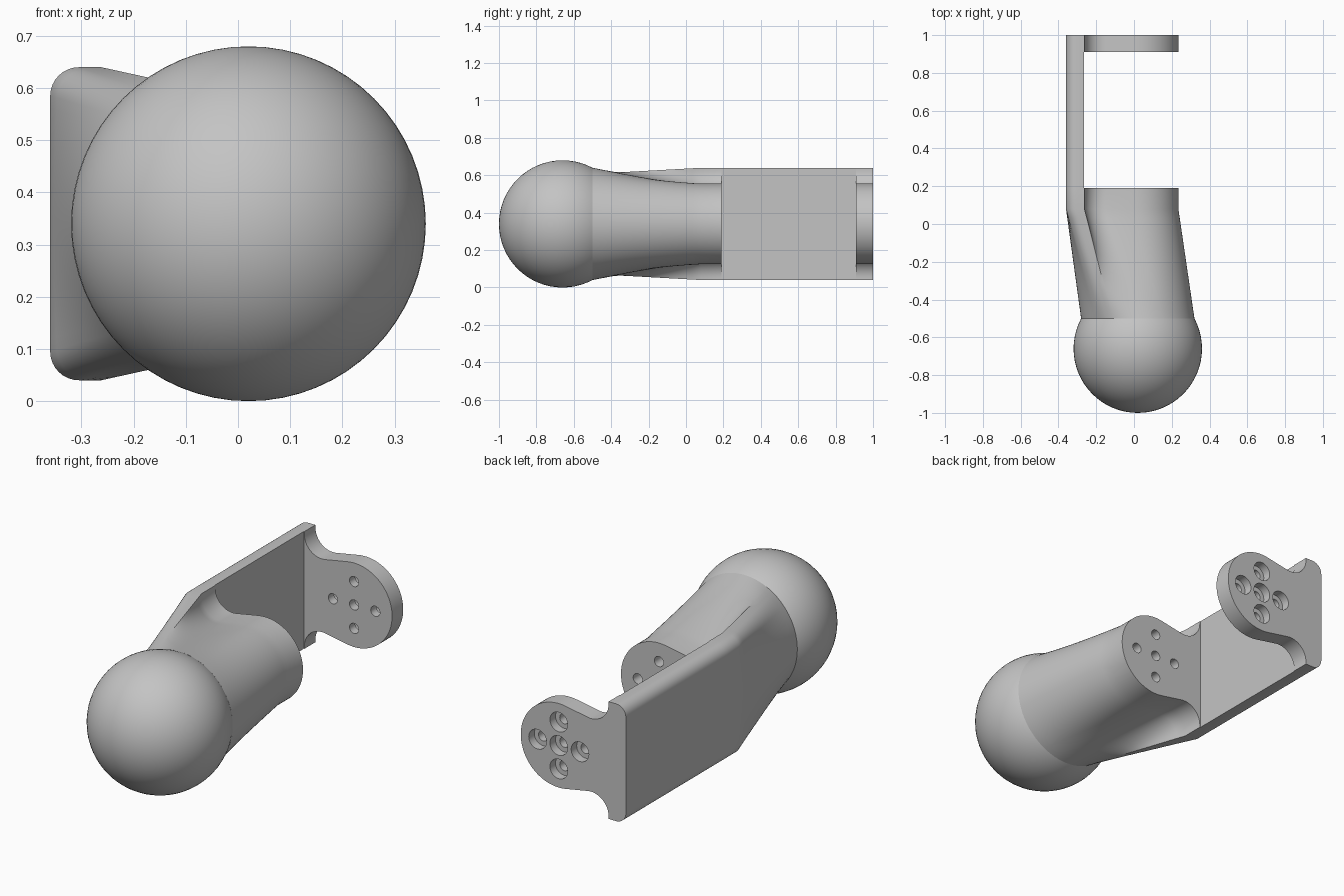
import bpy, bmesh
from math import cos, sin, pi, radians, dist
from mathutils import Matrix, Vector

cube = bpy.data.objects.get("Cube")
if cube:
    bpy.data.objects.remove(cube, do_unlink=True)

MID = 0.34          # height of the centre line
AXIS = 0.02         # x of the ball and hole pattern

grey = bpy.data.materials.new("plain grey")
grey.use_nodes = True
colour = (0.55, 0.55, 0.55, 1)
grey.diffuse_color = colour
grey.node_tree.nodes["Principled BSDF"].inputs["Base Color"].default_value = colour


def add_object(name, bm):
    bmesh.ops.recalc_face_normals(bm, faces=bm.faces)
    mesh = bpy.data.meshes.new(name)
    bm.to_mesh(mesh)
    bm.free()
    mesh.materials.append(grey)
    obj = bpy.data.objects.new(name, mesh)
    bpy.context.collection.objects.link(obj)
    return obj


def select(obj):
    bpy.ops.object.select_all(action='DESELECT')
    obj.select_set(True)
    bpy.context.view_layer.objects.active = obj


def smooth(obj):
    select(obj)
    bpy.ops.object.shade_smooth_by_angle(angle=radians(30))


def arc(cx, cz, r, start, end, steps):
    angles = [radians(start + (end - start) * i / steps) for i in range(steps + 1)]
    return [(cx + r * cos(a), cz + r * sin(a)) for a in angles]


def close(half):
    """Mirror an upper half outline in z and split its long edges."""
    pts = half + [(x, -z) for x, z in reversed(half) if abs(z) > 1e-5]
    result = []
    for a, b in zip(pts, pts[1:] + pts[:1]):
        n = max(1, round(dist(a, b) / 0.025))
        result += [(a[0] + (b[0] - a[0]) * i / n, a[1] + (b[1] - a[1]) * i / n)
                   for i in range(n)]
    return result


def loft(name, sections):
    """Skin a list of (y, outline) sections and cap both ends."""
    bm = bmesh.new()
    rings = [[bm.verts.new((x, y, MID + z)) for x, z in pts] for y, pts in sections]
    for lower, upper in zip(rings, rings[1:]):
        for i in range(len(lower)):
            j = (i + 1) % len(lower)
            bm.faces.new((lower[i], lower[j], upper[j], upper[i]))
    bm.faces.new(rings[0])
    bm.faces.new(rings[-1])
    return add_object(name, bm)


def drill(obj, radius, y0, y1):
    """Cut the five-hole cross pattern between two depths."""
    bm = bmesh.new()
    gap = 0.12
    for dx, dz in ((0, 0), (gap, 0), (-gap, 0), (0, gap), (0, -gap)):
        place = Matrix.Translation((AXIS + dx, (y0 + y1) / 2, MID + dz))
        bmesh.ops.create_cone(bm, cap_ends=True, segments=32, radius1=radius,
                              radius2=radius, depth=y1 - y0,
                              matrix=place @ Matrix.Rotation(pi / 2, 4, 'X'))
    cutter = add_object("hole_cutter", bm)
    cutter.hide_render = True
    mod = obj.modifiers.new("holes", 'BOOLEAN')
    mod.operation = 'DIFFERENCE'
    mod.solver = 'EXACT'
    mod.object = cutter
    select(obj)
    bpy.ops.object.modifier_apply(modifier=mod.name)
    bpy.data.objects.remove(cutter, do_unlink=True)


# Outlines: round tab with a flared neck into the side plate
corner = arc(-0.305, 0.245, 0.055, 90, 180, 8)
neck = arc(-0.162, 0.287, 0.1, -80, -180, 12)
tab_outline = close(arc(AXIS, 0, 0.215, 0, 100, 24) + neck
                    + [(-0.262, 0.30)] + corner + [(-0.36, 0)])
plate_outline = close([(-0.265, 0), (-0.265, 0.30)] + corner + [(-0.36, 0)])

# Circle at the ball, matched to the tab outline by distance along it
lengths = [dist(a, b) for a, b in zip(tab_outline, tab_outline[1:] + tab_outline[:1])]
total, run, collar = sum(lengths), 0, []
for step in lengths:
    angle = 2 * pi * run / total
    collar.append((AXIS + 0.30 * cos(angle), 0.30 * sin(angle)))
    run += step

# Arm body: straight end, then blended into the ball
sections = [(0.19, tab_outline)]
STEPS = 12
for k in range(STEPS + 1):
    t = k / STEPS
    ring = [Vector(a).lerp(Vector(b), t) for a, b in zip(tab_outline, collar)]
    sections.append((0.08 - 0.58 * t, ring))
body = loft("arm_body", sections)
drill(body, 0.026, 0.06, 0.25)
smooth(body)

# Side plate joining the two tabs
smooth(loft("side_plate", [(0.19, plate_outline), (0.91, plate_outline)]))

# End flange with counterbored holes
flange = loft("end_flange", [(0.91, tab_outline), (1.0, tab_outline)])
drill(flange, 0.026, 0.85, 1.05)
drill(flange, 0.05, 0.955, 1.05)
smooth(flange)

# Ball end
bm = bmesh.new()
bmesh.ops.create_uvsphere(bm, u_segments=64, v_segments=32, radius=0.34,
                          matrix=Matrix.Translation((AXIS, -0.66, MID)))
smooth(add_object("ball_end", bm))
